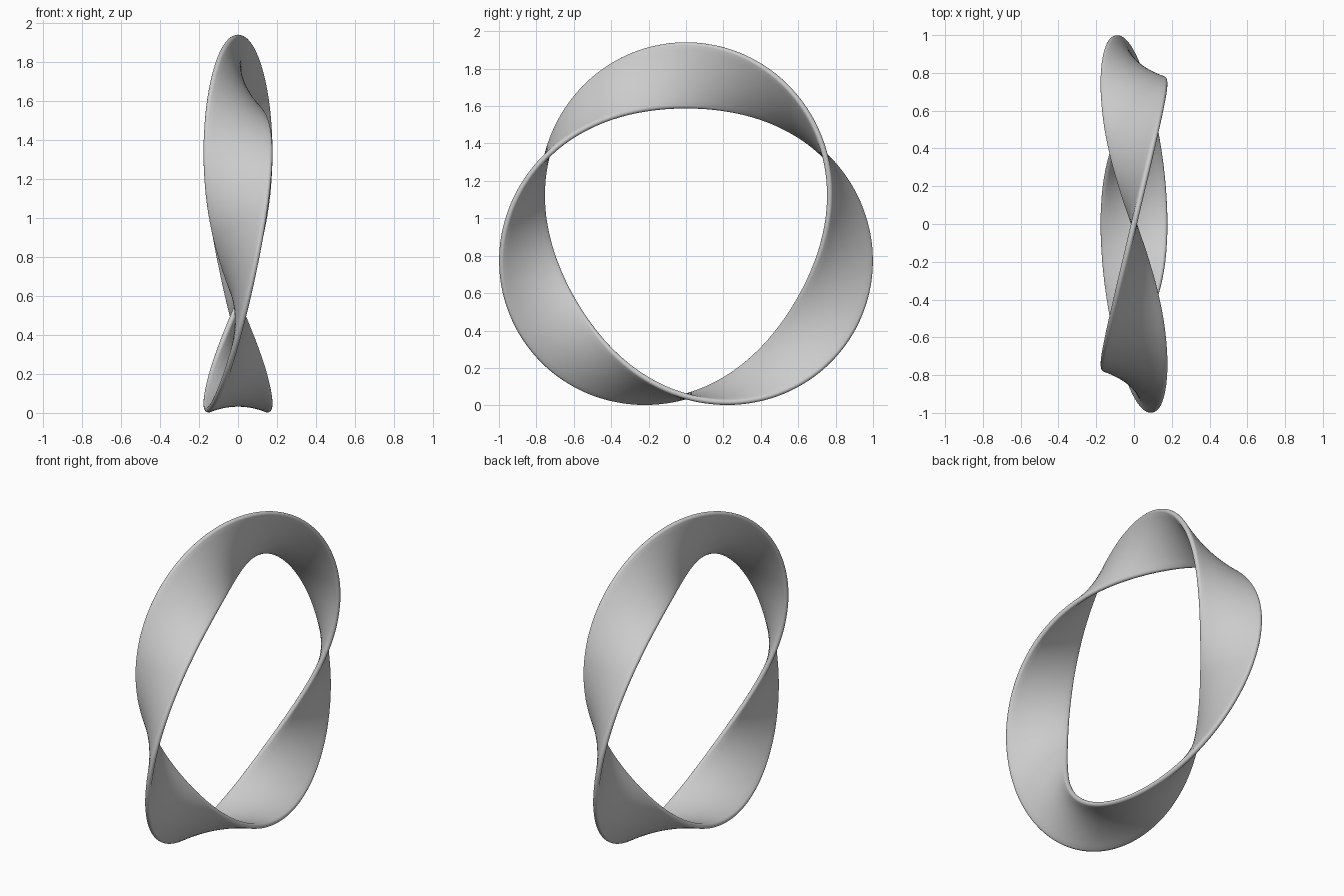
import bpy, bmesh
from math import sin, cos, pi
from mathutils import Vector

if "Cube" in bpy.data.objects:
    bpy.data.objects.remove(bpy.data.objects["Cube"])

R, CZ = 0.858, 0.906        # centre line of the ring
HW, HT = 0.177, 0.016       # half width and half thickness of the band
SEGS, ARC, FLAT = 288, 8, 12

# Band cross-section: flat strip with rounded edges, symmetric under a half turn
half = [(HW - HT + HT * cos(a), HT * sin(a))
        for a in (-pi / 2 + pi * i / ARC for i in range(ARC + 1))]
half += [((HW - HT) * (1 - 2 * i / FLAT), HT) for i in range(1, FLAT)]
profile = half + [(-u, -v) for u, v in half]
n = len(profile)

# Sweep around the ring with three half twists
bm = bmesh.new()
rings = []
for k in range(SEGS):
    t = 2 * pi * k / SEGS
    phi = pi / 2 + t
    radial = Vector((0, cos(phi), sin(phi)))
    side = Vector((1, 0, 0))
    a = -1.5 * t
    wide = radial * cos(a) + side * sin(a)
    thick = side * cos(a) - radial * sin(a)
    centre = Vector((0, 0, CZ)) + radial * R
    rings.append([bm.verts.new(centre + wide * u + thick * v) for u, v in profile])

# The last section meets the first one turned by half a turn
rings.append(rings[0][n // 2:] + rings[0][:n // 2])
for r0, r1 in zip(rings, rings[1:]):
    for j in range(n):
        bm.faces.new((r0[j], r0[(j + 1) % n], r1[(j + 1) % n], r1[j]))
bmesh.ops.recalc_face_normals(bm, faces=bm.faces)
for f in bm.faces:
    f.smooth = True

mesh = bpy.data.meshes.new("twisted_band")
bm.to_mesh(mesh)
bm.free()
band = bpy.data.objects.new("twisted_band", mesh)
bpy.context.collection.objects.link(band)
